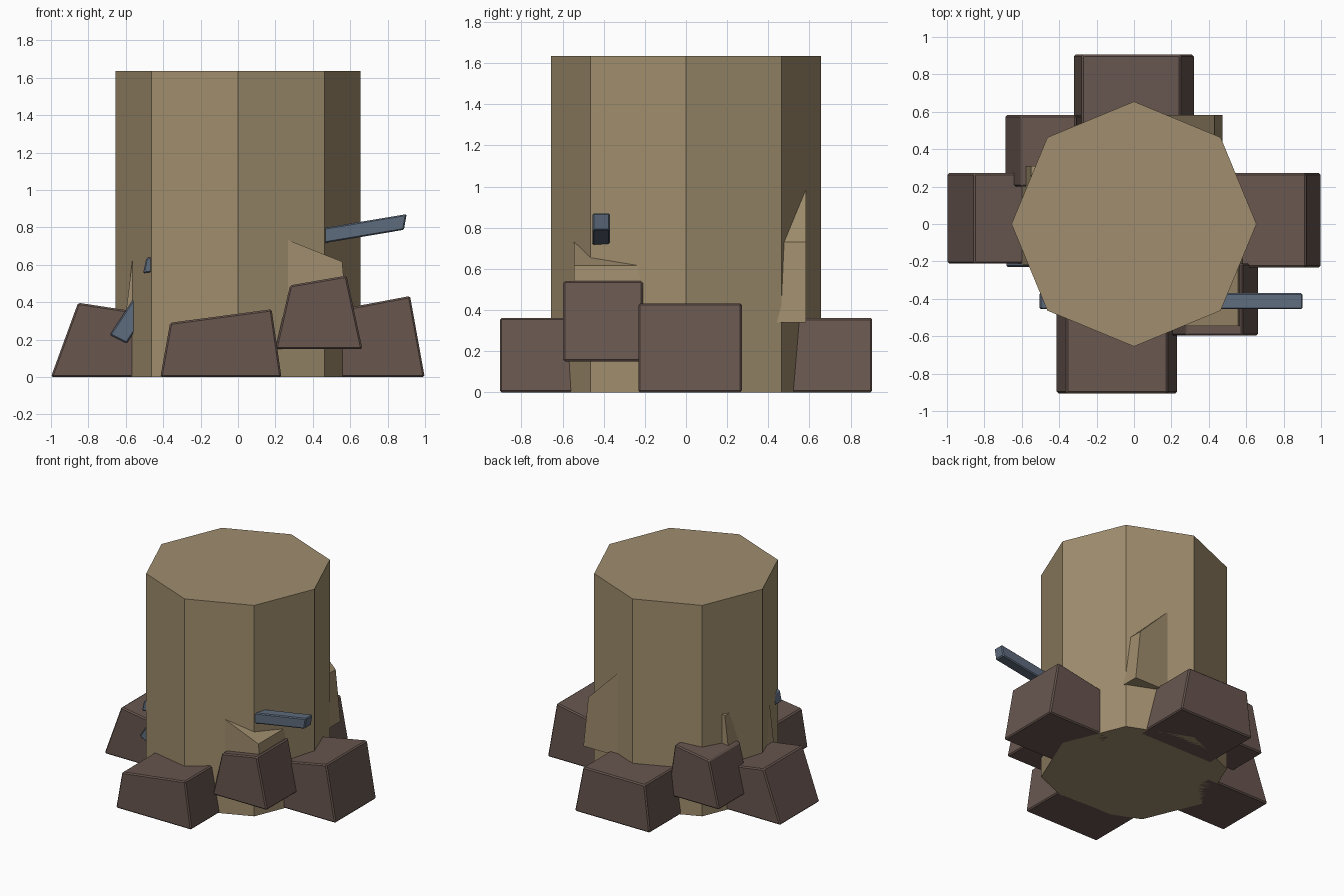
import bpy
import bmesh
import math

if "Cube" in bpy.data.objects:
    bpy.data.objects.remove(bpy.data.objects["Cube"])


def material(name, rgb):
    m = bpy.data.materials.new(name)
    m.diffuse_color = (*rgb, 1.0)
    m.use_nodes = True
    m.node_tree.nodes["Principled BSDF"].inputs["Base Color"].default_value = m.diffuse_color
    return m


WOOD = material("tan_wood", (0.352, 0.270, 0.156))
STONE = material("brown_stone", (0.138, 0.093, 0.078))
METAL = material("blue_grey", (0.114, 0.150, 0.209))


def finish(bm, name, mat, bevel):
    bmesh.ops.recalc_face_normals(bm, faces=bm.faces)
    mesh = bpy.data.meshes.new(name)
    bm.to_mesh(mesh)
    bm.free()
    mesh.materials.append(mat)
    obj = bpy.data.objects.new(name, mesh)
    bpy.context.collection.objects.link(obj)
    if bevel:
        mod = obj.modifiers.new("worn_edges", "BEVEL")
        mod.width = bevel
        mod.segments = 1
        mod.limit_method = "ANGLE"
    return obj


def prism(name, profile, y0, y1, mat, bevel=0.0):
    """Extrude an x-z outline from y0 to y1."""
    bm = bmesh.new()
    face = bm.faces.new([bm.verts.new((x, y0, z)) for x, z in profile])
    ext = bmesh.ops.extrude_face_region(bm, geom=[face])
    verts = [g for g in ext["geom"] if isinstance(g, bmesh.types.BMVert)]
    bmesh.ops.translate(bm, verts=verts, vec=(0, y1 - y0, 0))
    return finish(bm, name, mat, bevel)


# Eight-sided trunk, corners on the axes
R, H = 0.655, 1.635
bm = bmesh.new()
ring = [bm.verts.new((R * math.cos(i * math.pi / 4), R * math.sin(i * math.pi / 4), 0))
        for i in range(8)]
base = bm.faces.new(ring)
ext = bmesh.ops.extrude_face_region(bm, geom=[base])
bmesh.ops.translate(bm, vec=(0, 0, H),
                    verts=[g for g in ext["geom"] if isinstance(g, bmesh.types.BMVert)])
finish(bm, "trunk", WOOD, 0)

# Tapered stones piled around the foot: outline, then y range
stones = {
    "front_stone": ([(-0.415, 0), (0.232, 0), (0.18, 0.362), (-0.363, 0.29)], -0.905, -0.45),
    "back_stone": ([(-0.322, 0), (0.322, 0), (0.25, 0.36), (-0.28, 0.362)], 0.45, 0.905),
    "right_stone": ([(0.45, 0), (0.998, 0), (0.92, 0.433), (0.48, 0.35)], -0.232, 0.272),
    "left_stone": ([(-1.0, 0), (-0.45, 0), (-0.48, 0.34), (-0.855, 0.397)], -0.212, 0.272),
    "front_right_upper_stone": ([(0.2, 0.15), (0.665, 0.15), (0.58, 0.542), (0.278, 0.49)],
                                -0.597, -0.21),
    "back_left_upper_stone": ([(-0.69, 0.155), (-0.25, 0.155), (-0.31, 0.56), (-0.605, 0.515)],
                              0.2, 0.582),
}
for name, (outline, y0, y1) in stones.items():
    prism(name, outline, y0, y1, STONE, 0.009)

# Wood splinters standing out from the trunk
prism("front_right_splinter",
      [(0.268, 0.34), (0.582, 0.34), (0.557, 0.617), (0.268, 0.732)], -0.545, -0.15, WOOD)
prism("back_right_splinter",
      [(0.18, 0.34), (0.472, 0.34), (0.43, 0.73), (0.18, 0.98)], 0.25, 0.582, WOOD)
prism("left_splinter",
      [(-0.6, 0.34), (-0.3, 0.34), (-0.3, 0.8), (-0.55, 0.745)], -0.22, 0.31, WOOD)

# Long bar driven right through the trunk, and a short steep bar at the left
prism("long_bar", [(-0.508, 0.553), (0.887, 0.787), (0.902, 0.871), (-0.49, 0.637)],
      -0.455, -0.37, METAL, 0.007)
prism("short_bar", [(-0.685, 0.225), (-0.595, 0.18), (-0.43, 0.43), (-0.515, 0.485)],
      -0.23, -0.15, METAL, 0.007)
